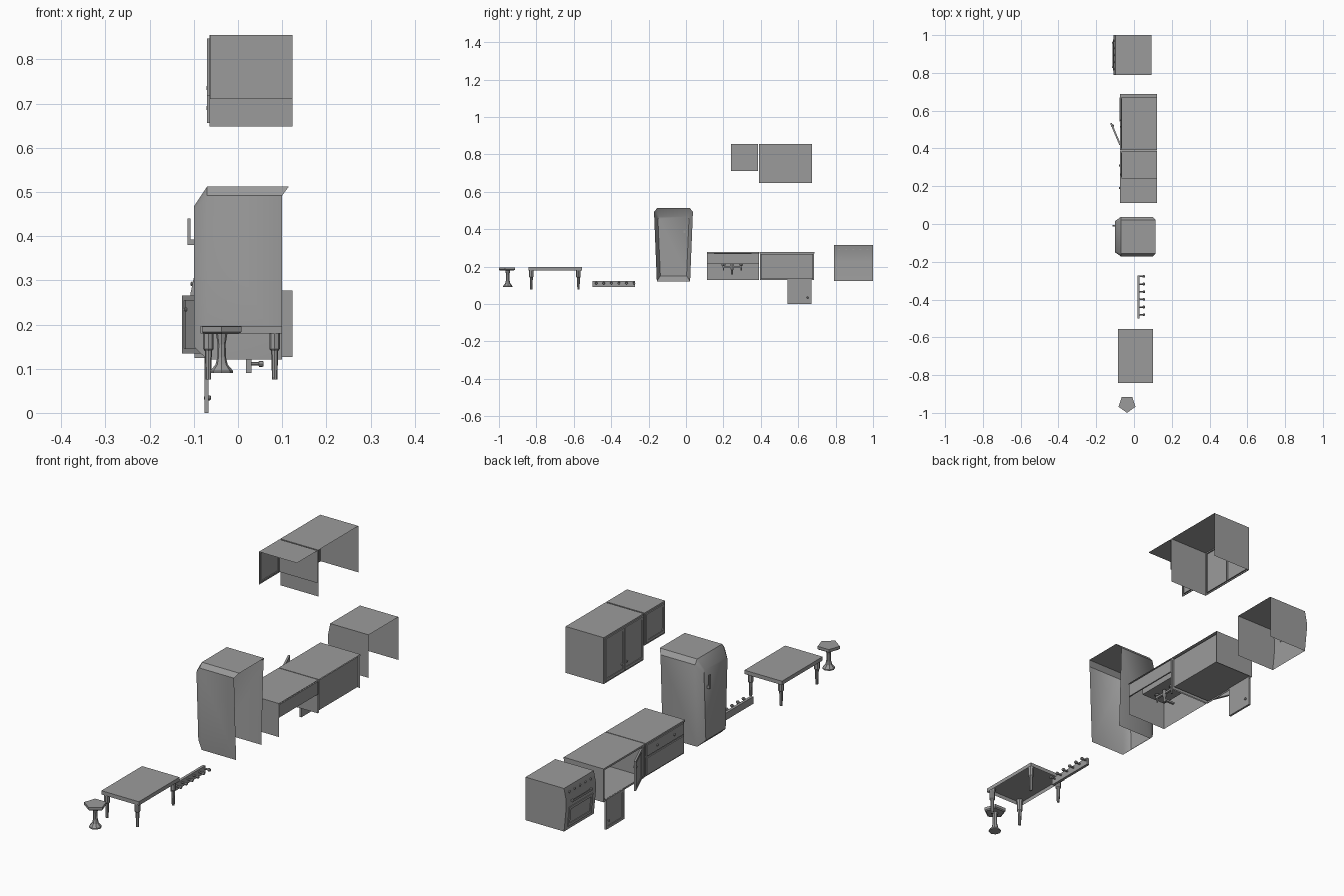
import bpy, bmesh, math
from mathutils import Vector, Matrix

if "Cube" in bpy.data.objects:
    bpy.data.objects.remove(bpy.data.objects["Cube"])

# One mid-grey shared by every part
grey = bpy.data.materials.new("mid_grey")
grey.diffuse_color = (.33, .33, .33, 1)
grey.use_nodes = True
grey.node_tree.nodes["Principled BSDF"].inputs["Base Color"].default_value = grey.diffuse_color


def finish(name, bm, smooth=None):
    me = bpy.data.meshes.new(name)
    bm.to_mesh(me)
    bm.free()
    me.materials.append(grey)
    ob = bpy.data.objects.new(name, me)
    bpy.context.collection.objects.link(ob)
    if smooth:
        bpy.ops.object.select_all(action="DESELECT")
        ob.select_set(True)
        bpy.context.view_layer.objects.active = ob
        bpy.ops.object.shade_smooth_by_angle(angle=math.radians(smooth))
    return ob


def box(name, x, y, z, skip=""):
    """Box from ranges; skip lists open sides such as '+x -z'."""
    bm = bmesh.new()
    bmesh.ops.create_cube(bm, size=1)
    for v in bm.verts:
        v.co = Vector([r[0] if c < 0 else r[1] for c, r in zip(v.co, (x, y, z))])
    bm.normal_update()
    gone = []
    for s in skip.split():
        n = Vector([(1 if s[0] == "+" else -1) * (a == s[1]) for a in "xyz"])
        gone += [f for f in bm.faces if f.normal.dot(n) > 0.9]
    bmesh.ops.delete(bm, geom=gone, context="FACES")
    return finish(name, bm)


def bridge(bm, rings, closed=True):
    for a, b in zip(rings, rings[1:]):
        n = len(a)
        for i in range(n if closed else n - 1):
            j = (i + 1) % n
            bm.faces.new((a[i], a[j], b[j], b[i]))


def lathe(name, profile, loc, axis="Z", sides=8, turn=0.0):
    """Stack of (radius, height) rings along an axis, capped at both ends."""
    rot = {"Z": Matrix(), "X": Matrix.Rotation(math.pi / 2, 4, "Y"),
           "-X": Matrix.Rotation(-math.pi / 2, 4, "Y")}[axis]
    bm = bmesh.new()
    rings = []
    for r, h in profile:
        ang = [turn + 2 * math.pi * i / sides for i in range(sides)]
        rings.append([bm.verts.new(Vector(loc) + rot @ Vector((r * math.cos(a), r * math.sin(a), h)))
                      for a in ang])
    bridge(bm, rings)
    bm.faces.new(rings[0][::-1])
    bm.faces.new(rings[-1])
    return finish(name, bm)


def knob(name, x, y, z, axis="-X", s=1.0):
    return lathe(name, [(.006 * s, 0), (.006 * s, .004 * s), (.004 * s, .006 * s)], (x, y, z), axis, 8)


def frame(name, x, y, z, w, depth=.003):
    """Raised rectangular ring facing -x; its back sits at x."""
    bm = bmesh.new()
    rings = [[bm.verts.new((xx, a, b)) for a, b in
              ((y[0] + d, z[0] + d), (y[0] + d, z[1] - d), (y[1] - d, z[1] - d), (y[1] - d, z[0] + d))]
             for d, xx in ((0, x), (0, x - depth), (w, x - depth), (w, x))]
    bridge(bm, rings)
    bm.normal_update()
    if sum(f.normal.x for f in bm.faces) > 0:
        bmesh.ops.reverse_faces(bm, faces=bm.faces[:])
    return finish(name, bm)


# Stool: five-sided seat on a flared pedestal
lathe("stool_seat", [(.041, .179), (.047, .183), (.047, .195)], (-.037, -.953, 0), sides=5, turn=-math.pi / 2)
lathe("stool_pedestal", [(.026, .09), (.026, .095), (.014, .109), (.010, .125), (.009, .155), (.013, .18)],
      (-.037, -.953, 0))

# Table: hollow top and four turned legs
box("table_top", (-.085, .10), (-.842, -.555), (.18, .197), "-z")
for i, x in enumerate((-.067, .083)):
    for j, y in enumerate((-.827, -.575)):
        lathe(f"table_leg_{i}{j}", [(.006, .076), (.008, .14), (.012, .145), (.012, .178), (.015, .195)], (x, y, 0))

# Coat rack with six pegs
box("rack_board", (.018, .03), (-.50, -.272), (.09, .122))
for i in range(6):
    lathe(f"rack_peg_{i}", [(.004, 0), (.004, .017), (.007, .019), (.007, .026), (.005, .029)],
          (.029, -.48 + i * .0405, .111), "X")

# Refrigerator: tapered shell with chamfered front and top, open back and base
bm = bmesh.new()


def arch(hb, ht, hc, zb, zs, zt, x):
    pts = [(-hb, zb), (-ht, zs), (-hc, zt), (hc, zt), (ht, zs), (hb, zb)]
    return [bm.verts.new((xx, -.067 + y, z)) for (y, z), xx in zip(pts, x)]


rear = arch(.089, .104, .088, .121, .492, .512, (.10, .10, .115, .115, .10, .10))
mid = arch(.089, .104, .088, .121, .492, .512, (-.07,) * 6)
front = arch(.070, .083, .076, .15, .455, .467, (-.10,) * 6)
bridge(bm, [rear, mid, front], False)
bm.faces.new(front)
bm.faces.new((mid[5], mid[0], front[0], front[5]))
bm.normal_update()
if sum(f.normal.x for f in bm.faces) > 0:
    bmesh.ops.reverse_faces(bm, faces=bm.faces[:])
bmesh.ops.recalc_face_normals(bm, faces=bm.faces[:])
bm.normal_update()
if min(bm.faces, key=lambda f: f.calc_center_median().x).normal.x > 0:
    bmesh.ops.reverse_faces(bm, faces=bm.faces[:])
finish("refrigerator_body", bm, 36)
box("refrigerator_handle_grip", (-.114, -.108), (-.014, -.004), (.38, .44))
box("refrigerator_handle_base", (-.109, -.099), (-.014, -.004), (.38, .392))

# Drawer counter: top, sides and drawer fronts, open at back and base
box("sink_counter_body", (-.07, .123), (.113, .389), (.127, .276), "+x -z")
box("sink_counter_slab", (-.074, .123), (.112, .39), (.269, .277), "-z +x")
box("sink_counter_back_rail", (.117, .123), (.113, .389), (.213, .27))
for i, z in enumerate(((.133, .209), (.217, .266))):
    box(f"drawer_front_{i}", (-.075, -.07), (.121, .381), z, "+x")
for i, y in enumerate((.19, .31)):
    knob(f"drawer_knob_{i}", -.075, y, .241, s=.8)

# Basin and tap tucked below the slab
box("sink_basin", (-.04, .08), (.15, .35), (.222, .272), "+z")
box("tap_bar", (.035, .045), (.195, .30), (.195, .203))
for i, y in enumerate((.20, .295)):
    lathe(f"tap_valve_{i}", [(.004, .178), (.004, .205), (.012, .207), (.012, .213)], (.04, y, 0), sides=6)
lathe("tap_stem", [(.006, .158), (.006, .18), (.009, .185), (.009, .215)], (.04, .247, 0), sides=6)
box("tap_spout", (-.01, .04), (.242, .252), (.165, .173))

# Open base cabinet with an inner liner
box("open_cabinet_body", (-.07, .123), (.395, .685), (.127, .276), "-x +x -z")
box("open_cabinet_liner", (-.07, .117), (.402, .678), (.134, .268), "-x")
frame("open_cabinet_front_frame", -.07, (.395, .685), (.127, .276), .008, .002)
box("open_cabinet_slab", (-.074, .123), (.393, .687), (.269, .277), "-z +x")


def door(name, size, knob_at):
    """Door in local space: hinge on z axis, width along y."""
    w, h = size
    return [box(name, (-.003, .003), (0, w), (0, h)),
            frame(name + "_trim", -.003, (0, w), (0, h), .012),
            knob(name + "_knob_out", -.003, *knob_at, s=.7),
            knob(name + "_knob_in", .003, *knob_at, axis="X", s=.9)]


# One door swung open, the other hanging below the cabinet
for ob in door("swung_door", (.125, .132), (.108, .10)):
    ob.matrix_world = Matrix.Translation((-.072, .42, .134)) @ Matrix.Rotation(math.radians(23), 4, "Z")
for ob in door("hanging_door", (.128, .134), (.108, .034)):
    ob.matrix_world = Matrix.Translation((-.070, .542, 0))

# Wall cabinets: tall double-door one, and a short one beside it
box("tall_wall_cabinet", (-.065, .123), (.391, .673), (.648, .855), "+x -x -z")
frame("tall_wall_cabinet_frame", -.062, (.391, .673), (.648, .855), .010)
for i, y in enumerate(((.399, .531), (.533, .665))):
    box(f"tall_wall_door_{i}", (-.067, -.062), y, (.656, .847), "+x")
    frame(f"tall_wall_door_trim_{i}", -.067, y, (.656, .847), .012)
    knob(f"tall_wall_knob_{i}", -.067, .515 + i * .034, .69, s=.8)
box("short_wall_cabinet", (-.065, .123), (.24, .385), (.71, .855), "+x -x -z -y")
frame("short_wall_cabinet_frame", -.062, (.24, .385), (.71, .855), .010)
box("short_wall_door", (-.067, -.062), (.248, .377), (.718, .847), "+x")
frame("short_wall_door_trim", -.067, (.248, .377), (.718, .847), .012)
knob("short_wall_knob", -.067, .262, .735, s=.8)

# Cooker: bent front profile, open back and base
bm = bmesh.new()
prof = [(.092, .124), (-.098, .124), (-.108, .225), (-.108, .268), (-.098, .316), (.092, .316)]
ends = [[bm.verts.new((x, y, z)) for x, z in prof] for y in (.79, 1.0)]
bridge(bm, [[e[k] for e in ends] for k in range(1, 6)], False)
bm.faces.new(ends[0])
bm.faces.new(ends[1][::-1])
bmesh.ops.recalc_face_normals(bm, faces=bm.faces[:])
finish("cooker_body", bm, 40)

# Oven window, door handle and control dials
window = frame("oven_window_trim", 0, (.812, .978), (0, .09), .012, .003)
window.matrix_world = Matrix.Translation((-.0995, 0, .138)) @ Matrix.Rotation(-math.atan2(.01, .101), 4, "Y")
box("oven_handle", (-.117, -.113), (.825, .965), (.247, .255))
for i, y in enumerate((.83, .96)):
    box(f"oven_handle_post_{i}", (-.115, -.106), (y - .004, y + .004), (.247, .255))
for i in range(5):
    knob(f"cooker_dial_{i}", -.1025, .82 + i * .0375, .292, s=.8)
